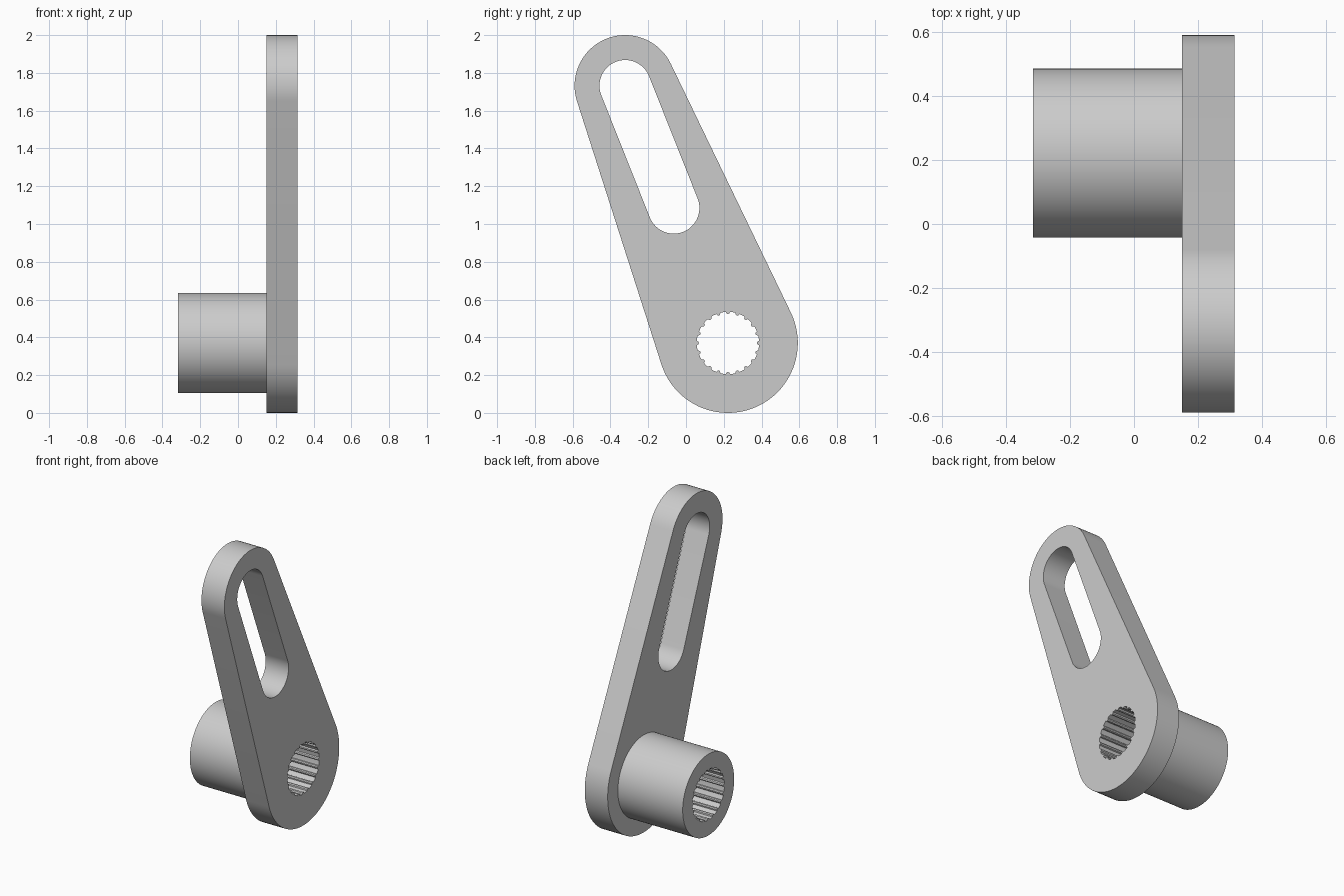
import bpy, bmesh
from math import sin, cos, pi, atan2, acos, hypot

if "Cube" in bpy.data.objects:
    bpy.data.objects.remove(bpy.data.objects["Cube"], do_unlink=True)

steel = bpy.data.materials.new("grey metal")
steel.use_nodes = True
GREY = (0.6, 0.6, 0.6, 1)
steel.diffuse_color = GREY
steel.node_tree.nodes["Principled BSDF"].inputs["Base Color"].default_value = GREY

PIVOT = (0.222, 0.37)      # hub axis in (y, z)
TIP = (-0.322, 1.732)      # upper end of the arm
SLOT_LOW = (-0.065, 1.085)
TEETH = 20


def arc(centre, radius, start, end, steps):
    return [(centre[0] + radius * cos(start + (end - start) * i / steps),
             centre[1] + radius * sin(start + (end - start) * i / steps))
            for i in range(steps + 1)]


def circle(centre, radius, steps=96):
    return arc(centre, radius, 0, 2 * pi, steps)[:-1]


def tangent_hull(low, r_low, high, r_high):
    """Two circles joined by their outer tangents."""
    dy, dz = high[0] - low[0], high[1] - low[1]
    axis = atan2(dz, dy)
    spread = acos((r_low - r_high) / hypot(dy, dz))
    return (arc(high, r_high, axis - spread, axis + spread, 40)
            + arc(low, r_low, axis + spread, axis + 2 * pi - spread, 48))


def splined_bore(centre, radius, depth):
    """Round bore with small rounded teeth pointing inward."""
    points = []
    pitch = 2 * pi / TEETH
    for t in range(TEETH):
        for offset, height in ((-0.22, 0), (-0.15, 0.7), (0, 1), (0.15, 0.7),
                               (0.22, 0), (0.5, 0)):
            a, r = (t + offset) * pitch, radius - depth * height
            points.append((centre[0] + r * cos(a), centre[1] + r * sin(a)))
    return points


def extruded(name, loops, x0, x1):
    """Fill an outline with holes and extrude it along x."""
    bm = bmesh.new()
    for loop in loops:
        verts = [bm.verts.new((x0, y, z)) for y, z in loop]
        for a, b in zip(verts, verts[1:] + verts[:1]):
            bm.edges.new((a, b))
    bmesh.ops.triangle_fill(bm, edges=bm.edges[:], use_beauty=True)
    grown = bmesh.ops.extrude_face_region(bm, geom=bm.faces[:], use_keep_orig=True)
    moved = [g for g in grown["geom"] if isinstance(g, bmesh.types.BMVert)]
    bmesh.ops.translate(bm, verts=moved, vec=(x1 - x0, 0, 0))
    bmesh.ops.recalc_face_normals(bm, faces=bm.faces[:])
    mesh = bpy.data.meshes.new(name)
    bm.to_mesh(mesh)
    bm.free()
    mesh.materials.append(steel)
    obj = bpy.data.objects.new(name, mesh)
    bpy.context.collection.objects.link(obj)
    bpy.ops.object.select_all(action="DESELECT")
    obj.select_set(True)
    bpy.context.view_layer.objects.active = obj
    bpy.ops.object.shade_smooth_by_angle(angle=pi / 7)
    return obj


bore = splined_bore(PIVOT, 0.165, 0.012)

# Tapered arm plate with a long slot and the splined bore
extruded("arm_plate", [tangent_hull(PIVOT, 0.37, TIP, 0.268),
                       tangent_hull(SLOT_LOW, 0.136, TIP, 0.136), bore], 0.15, 0.315)

# Cylindrical hub sharing the bore
extruded("hub", [circle(PIVOT, 0.265), bore], -0.317, 0.15)
